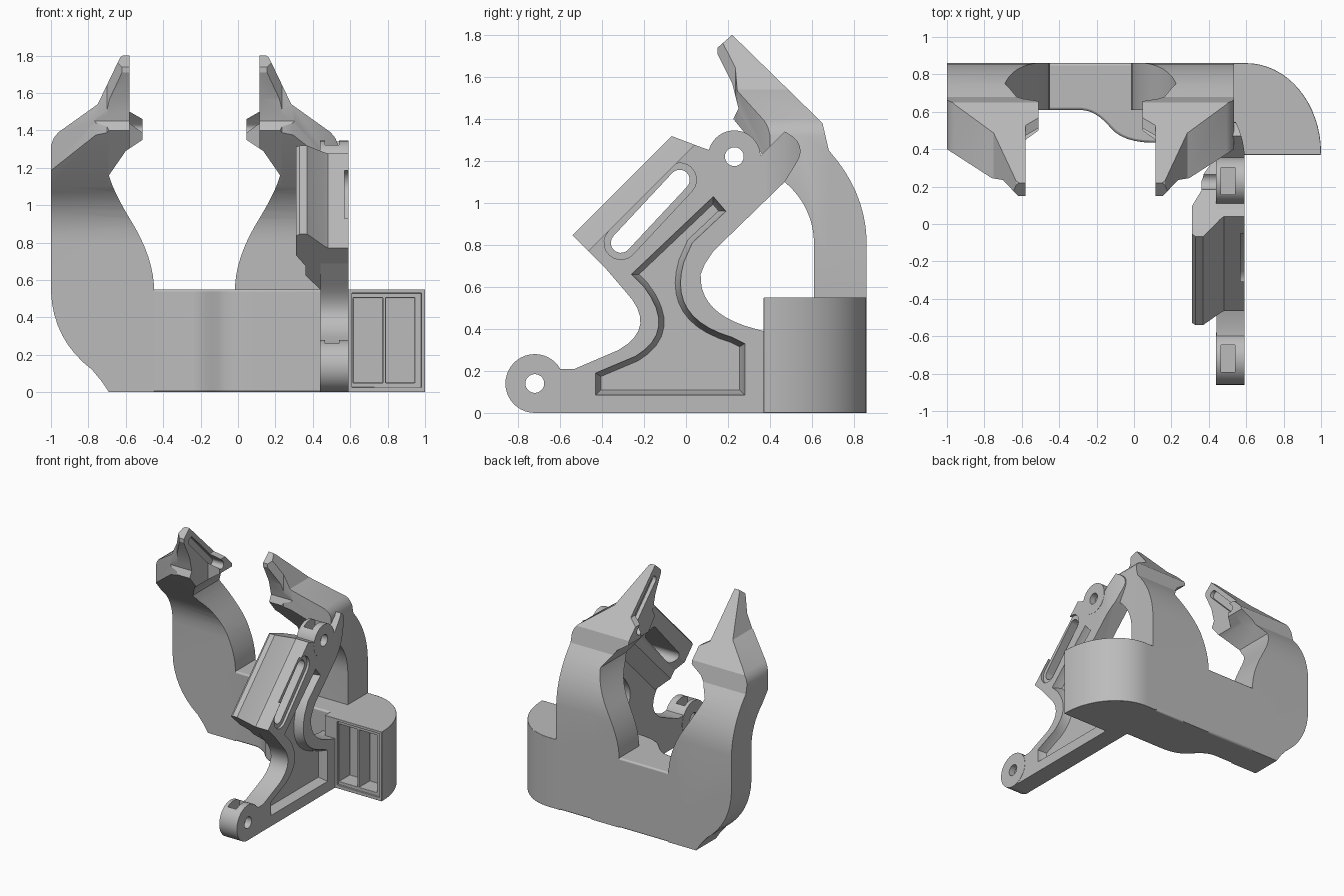
import bpy, bmesh, math
from mathutils import Vector

cube = bpy.data.objects.get("Cube")
if cube:
    bpy.data.objects.remove(cube, do_unlink=True)

grey = bpy.data.materials.new("plain grey")
grey.use_nodes = True
grey.diffuse_color = (0.5, 0.5, 0.5, 1)
grey.node_tree.nodes["Principled BSDF"].inputs["Base Color"].default_value = (0.5, 0.5, 0.5, 1)
R = math.sqrt(0.5)


def quad(a, b, c, n=8):
    """Points of a quadratic curve from a to c, pulled toward b."""
    a, b, c = Vector(a), Vector(b), Vector(c)
    return [tuple(a.lerp(b, i / n).lerp(b.lerp(c, i / n), i / n)) for i in range(n + 1)]


def stadium(a, b, r, n=10):
    """Rounded slot outline; a == b gives a circle."""
    a, b = Vector(a), Vector(b)
    t = math.atan2(b.y - a.y, b.x - a.x) if a != b else 0
    pts = []
    for c, s in ((b, t - math.pi / 2), (a, t + math.pi / 2)):
        steps = n + 1 if a != b else n
        for i in range(steps):
            w = s + math.pi * i / n
            pts.append((c.x + r * math.cos(w), c.y + r * math.sin(w)))
    return pts


def prism(name, pts, axis, lo, hi, taper=0, depth=0):
    """Extrude a 2D outline along an axis; taper narrows the low end over a further depth."""
    place = {"x": lambda p, d: (d, p[0], p[1]),
             "y": lambda p, d: (p[0], d, p[1]),
             "z": lambda p, d: (p[0], p[1], d)}[axis]
    bm = bmesh.new()
    face = bm.faces.new([bm.verts.new(place(p, lo)) for p in pts])
    out = bmesh.ops.extrude_face_region(bm, geom=[face], use_keep_orig=True)
    move = Vector(place((0, 0), hi - lo))
    bmesh.ops.translate(bm, vec=move, verts=[v for v in out["geom"] if isinstance(v, bmesh.types.BMVert)])
    bmesh.ops.recalc_face_normals(bm, faces=bm.faces)
    if taper:
        bmesh.ops.inset_region(bm, faces=[face], thickness=taper, depth=depth, use_even_offset=True)
    mesh = bpy.data.meshes.new(name)
    bm.to_mesh(mesh)
    bm.free()
    mesh.materials.append(grey)
    obj = bpy.data.objects.new(name, mesh)
    bpy.context.collection.objects.link(obj)
    return obj


def tilt(obj):
    """Turn a part 45 degrees about x."""
    for v in obj.data.vertices:
        x, p, u = v.co
        v.co = (x, (u - p) * R, (u + p) * R)
    return obj


def rect(x0, x1, y0, y1):
    return [(x0, y0), (x1, y0), (x1, y1), (x0, y1)]


def combine(obj, others, op):
    for other in others:
        mod = obj.modifiers.new("combine", "BOOLEAN")
        mod.operation, mod.solver, mod.object = op, "EXACT", other
        bpy.context.view_layer.objects.active = obj
        bpy.ops.object.modifier_apply(modifier=mod.name)
        bpy.data.objects.remove(other, do_unlink=True)


def finish(obj, width=0):
    """Soft edges and smooth shading."""
    if width:
        mod = obj.modifiers.new("soft edges", "BEVEL")
        mod.width, mod.segments = width, 2
        mod.limit_method, mod.angle_limit = "ANGLE", math.radians(35)
    bpy.ops.object.select_all(action="DESELECT")
    obj.select_set(True)
    bpy.context.view_layer.objects.active = obj
    bpy.ops.object.shade_smooth_by_angle(angle=math.radians(25))


# Curved gripping arms: front, side and top outlines intersected
arm_front = ([(-0.45, 0), (-0.69, 0), (-0.73, 0.06)]
             + quad((-0.78, 0.12), (-0.99, 0.28), (-1, 0.54))
             + [(-1, 1.32), (-0.985, 1.36), (-0.96, 1.39), (-0.75, 1.54), (-0.63, 1.79), (-0.615, 1.8),
                (-0.58, 1.8), (-0.58, 1.5), (-0.51, 1.46), (-0.51, 1.35), (-0.6, 1.29)]
             + quad((-0.69, 1.16), (-0.67, 1.08), (-0.58, 0.93), 6)
             + quad((-0.55, 0.88), (-0.46, 0.72), (-0.45, 0.58), 6))
arm_side = ([(0.61, 0), (0.86, 0)] + quad((0.86, 0.83), (0.85, 1.06), (0.68, 1.25))
            + [(0.65, 1.38), (0.22, 1.8), (0.14, 1.73), (0.22, 1.57), (0.25, 1.45), (0.225, 1.4)]
            + quad((0.47, 1.1), (0.61, 0.98), (0.61, 0.8)))
arm_top = [(-1, 0.86), (-1, 0.4), (-0.76, 0.245), (-0.7, 0.235), (-0.62, 0.15), (-0.58, 0.15),
           (-0.58, 0.45), (-0.51, 0.5), (-0.51, 0.58), (-0.45, 0.61), (-0.45, 0.86)]
under_blade = [(-0.7, 0.9), (-0.7, 1.22), (-0.685, 1.26), (-0.65, 1.295), (-0.58, 1.315),
               (-0.4, 1.315), (-0.4, 0.9)]
for side in ("right", "left"):
    flip = (lambda x: x) if side == "right" else (lambda x: -0.465 - x)
    mirror = lambda pts: [(flip(x), y) for x, y in pts]
    arm = prism(side + "_arm", mirror(arm_front), "y", -0.2, 1.2)
    # Hollow under the tip blade, then the slot along its inner face
    lo, hi = sorted((flip(-0.61), flip(-0.4)))
    combine(arm, [prism("side_outline", arm_side, "x", -1.3, 0.9),
                  prism("top_outline", mirror(arm_top), "z", -0.2, 2)], "INTERSECT")
    combine(arm, [tilt(prism("hollow", mirror(under_blade), "y", 0.42, 1.6)),
                  prism("tip_slot", stadium((0.24, 1.69), (0.52, 1.41), 0.03), "x", lo, hi)], "DIFFERENCE")
    finish(arm)

# Cross base with a forward bulge
base = prism("base", [(-0.69, 0.86), (-0.69, 0.61), (-0.28, 0.61)]
             + quad((-0.25, 0.605), (-0.19, 0.59), (-0.13, 0.52), 5)
             + quad((-0.1, 0.49), (-0.03, 0.435), (0.1, 0.435), 5)
             + [(0.5, 0.435), (0.6, 0.6), (0.6, 0.86)], "z", 0, 0.55)
finish(base, 0.012)

# Rounded side housing with two front pockets
arc = [(0.6 + 0.4 * math.cos(a), 0.38 + 0.48 * math.sin(a))
       for a in [math.pi / 2 * i / 16 for i in range(17)]]
housing = prism("side_housing", [(0.5, 0.86), (0.5, 0.37), (1, 0.37)] + arc, "z", 0, 0.55)
combine(housing, [prism("panel", rect(0.61, 0.98, 0.025, 0.53), "y", 0.3, 0.385),
                  prism("pocket_a", rect(0.615, 0.775, 0.05, 0.505), "y", 0.3, 0.52),
                  prism("pocket_b", rect(0.79, 0.945, 0.05, 0.505), "y", 0.3, 0.52)], "DIFFERENCE")
finish(housing, 0.008)

# Side bracket plate with a sloped recess, narrowing where it meets the arm
low, high = (-0.72, 0.14), (0.23, 1.22)
outline = ([(-0.72, 0), (0.5, 0), (0.5, 0.385), (0.37, 0.39)]
           + quad((0.33, 0.4), (0.06, 0.47), (0.07, 0.66), 10)
           + [(0.09, 0.71), (0.13, 0.77), (0.47, 1.1)]
           + quad((0.52, 1.18), (0.59, 1.28), (0.47, 1.34), 6)
           + [(0.34, 1.21), (0.15, 1.24), (0.07, 1.265), (-0.41, 0.72)]
           + quad((-0.29, 0.58), (-0.13, 0.41), (-0.32, 0.3), 8)
           + [(-0.53, 0.21), (-0.6, 0.21), (-0.72, 0.2)])
plate = prism("bracket_plate", outline, "x", 0.44, 0.59)
recess = ([(-0.43, 0.085), (0.28, 0.085), (0.28, 0.33)]
          + quad((0.22, 0.36), (-0.09, 0.45), (-0.01, 0.72), 10)
          + [(0.03, 0.81), (0.19, 0.96), (0.13, 1.03), (-0.26, 0.66)]
          + quad((-0.2, 0.6), (-0.04, 0.39), (-0.24, 0.27), 8) + [(-0.43, 0.19)])
narrowing = [(0.7, 0.36)] + quad((0.592, 0.36), (0.585, 0.48), (0.53, 0.57)) + [(0.7, 0.57)]
combine(plate, [prism("recess", recess, "x", 0.585, 0.7, 0.025, 0.06),
                prism("narrowing", narrowing, "z", 0.8, 1.6)], "DIFFERENCE")

# Diagonal block, an L-shaped section with a slanted upper end
block = prism("diagonal_block", [(0.31, 0.965), (0.33, 0.98), (0.37, 0.98), (0.46, 0.89), (0.48, 0.875),
                                 (0.59, 0.875), (0.59, 0.68), (0.45, 0.68), (0.44, 0.56), (0.36, 0.67),
                                 (0.36, 0.74), (0.31, 0.82)], "z", 0.216, 0.884)
for v in block.data.vertices:
    if v.co.z > 0.8:
        v.co.z += (0.98 - v.co.y) * 0.45
tilt(block)
block.data.flip_normals()
bm = bmesh.new()
bm.from_mesh(block.data)
bmesh.ops.recalc_face_normals(bm, faces=bm.faces)
bm.to_mesh(block.data)
bm.free()
slot_ends = (-0.31, 0.81), (-0.03, 1.11)
for part in (plate, block):
    combine(part, [prism("rim", stadium(*slot_ends, 0.08), "x", 0.57, 0.7),
                   prism("slot", stadium(*slot_ends, 0.048), "x", 0.2, 0.7)], "DIFFERENCE")

# Pivot bosses with a bolt hole and a nut pocket open at the top
for name, c, rad in (("front_pivot", low, 0.14), ("upper_pivot", high, 0.125)):
    cutters = lambda: [prism("bolt_hole", stadium(c, c, 0.045), "x", 0.2, 0.8),
                       prism("nut_pocket", rect(c[0] - 0.072, c[0] + 0.072, c[1] - 0.07, c[1] + 0.3),
                             "x", 0.465, 0.54)]
    for part in (plate, block):
        combine(part, cutters(), "DIFFERENCE")
    boss = prism(name, stadium(c, c, rad, 20), "x", 0.438, 0.592)
    combine(boss, cutters(), "DIFFERENCE")
    finish(boss)
finish(plate)
finish(block)
